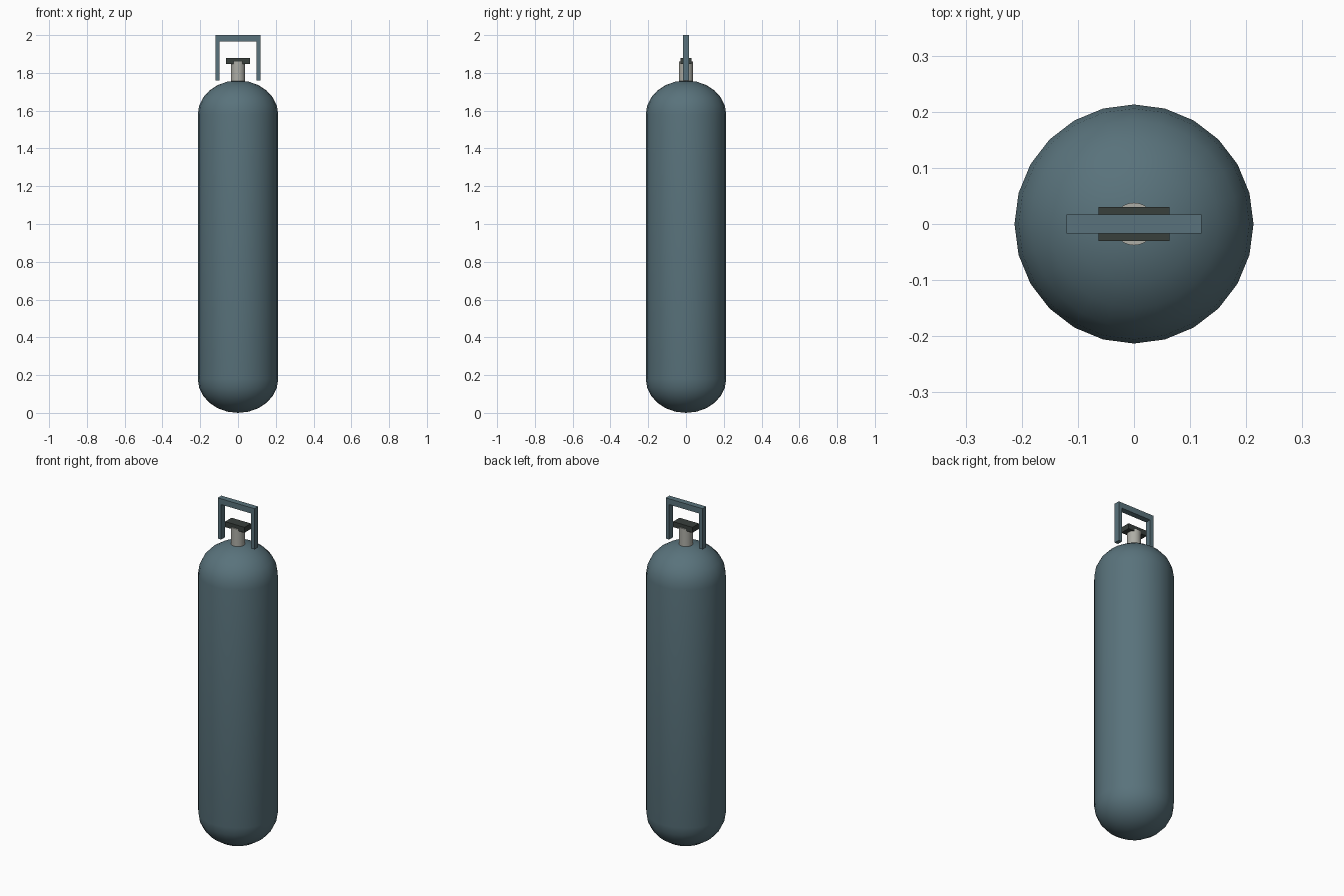
import bpy, bmesh, math

if "Cube" in bpy.data.objects:
    bpy.data.objects.remove(bpy.data.objects["Cube"])

SIDES, RADIUS, TOP, DOME, STEPS = 24, 0.213, 1.76, 0.18, 6


def material(name, rgb):
    m = bpy.data.materials.new(name)
    m.diffuse_color = (*rgb, 1)
    m.use_nodes = True
    m.node_tree.nodes["Principled BSDF"].inputs["Base Color"].default_value = m.diffuse_color
    return m


steel_blue = material("steel_blue", (0.10, 0.17, 0.20))
metal = material("pale_metal", (0.42, 0.42, 0.38))
dark = material("dark_metal", (0.04, 0.05, 0.045))


def finish(name, bm, mat, smooth=False):
    bmesh.ops.recalc_face_normals(bm, faces=bm.faces)
    mesh = bpy.data.meshes.new(name)
    bm.to_mesh(mesh)
    bm.free()
    ob = bpy.data.objects.new(name, mesh)
    bpy.context.collection.objects.link(ob)
    mesh.materials.append(mat)
    if smooth:
        bpy.ops.object.select_all(action='DESELECT')
        ob.select_set(True)
        bpy.context.view_layer.objects.active = ob
        bpy.ops.object.shade_smooth_by_angle(angle=math.radians(40))
    return ob


def lathe(name, profile, mat):
    """Spin an (r, z) profile that starts and ends on the axis."""
    bm = bmesh.new()
    verts = [bm.verts.new((r, 0, z)) for r, z in profile]
    edges = [bm.edges.new(p) for p in zip(verts, verts[1:])]
    bmesh.ops.spin(bm, geom=verts + edges, cent=(0, 0, 0), axis=(0, 0, 1),
                   angle=math.tau, steps=SIDES)
    bmesh.ops.remove_doubles(bm, verts=bm.verts, dist=1e-4)
    return finish(name, bm, mat, smooth=True)


def box(name, x, y, z, mat):
    bm = bmesh.new()
    bmesh.ops.create_cube(bm, size=1)
    for v in bm.verts:
        v.co = [(a + b) / 2 + c * (b - a) for c, (a, b) in zip(v.co, (x, y, z))]
    return finish(name, bm, mat)


# Tank: straight wall between two shallow elliptical domes
arc = [(RADIUS * math.sin(t), DOME * math.cos(t))
       for t in (i * math.pi / 2 / STEPS for i in range(STEPS + 1))]
lower = [(r, DOME - h) for r, h in arc]
upper = [(r, TOP - DOME + h) for r, h in reversed(arc)]
lathe("tank_body", lower + upper, steel_blue)

# Valve stem and its flat handle
lathe("valve_stem", [(0, 1.74), (0.038, 1.74), (0.038, 1.86), (0, 1.86)], metal)
box("valve_handle", (-0.063, 0.063), (-0.03, 0.03), (1.848, 1.88), dark)

# Carry guard: two legs and a crossbar
for side, x in (("left", -0.109), ("right", 0.109)):
    box(f"guard_leg_{side}", (x - 0.011, x + 0.011), (-0.017, 0.017), (1.76, 1.966), steel_blue)
box("guard_crossbar", (-0.12, 0.12), (-0.017, 0.017), (1.966, 2.0), steel_blue)
